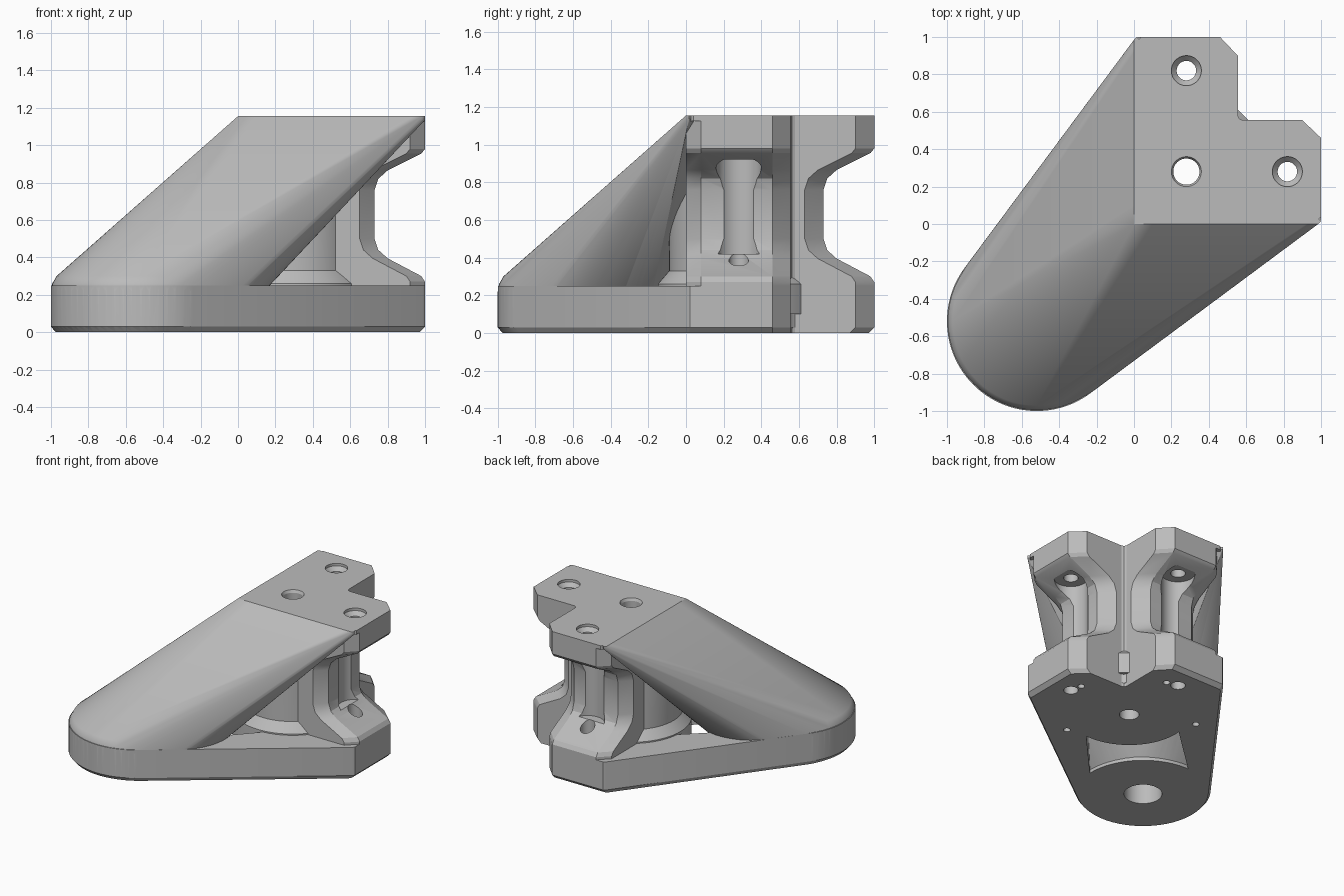
import bpy, bmesh, math
from mathutils import Vector

cube = bpy.data.objects.get("Cube")
if cube:
    bpy.data.objects.remove(cube, do_unlink=True)

grey = bpy.data.materials.new("light_grey")
grey.use_nodes = True
COLOUR = (0.5, 0.5, 0.5, 1)
grey.diffuse_color = COLOUR
grey.node_tree.nodes["Principled BSDF"].inputs["Base Color"].default_value = COLOUR

FOOT, FOOT_R = Vector((-0.52, -0.52)), 0.48
POST, POST_R = Vector((0.28, 0.28)), 0.37
TOP = 1.155
DIAG = math.radians(45)


def make(name, bm):
    bmesh.ops.recalc_face_normals(bm, faces=bm.faces)
    mesh = bpy.data.meshes.new(name)
    bm.to_mesh(mesh)
    bm.free()
    mesh.materials.append(grey)
    obj = bpy.data.objects.new(name, mesh)
    bpy.context.collection.objects.link(obj)
    return obj


def loft(name, rings):
    """Closed solid through rings of (points, z)."""
    bm = bmesh.new()
    loops = [[bm.verts.new((p[0], p[1], z)) for p in pts] for pts, z in rings]
    for a, b in zip(loops, loops[1:]):
        for i in range(len(a)):
            j = (i + 1) % len(a)
            bm.faces.new((a[i], a[j], b[j], b[i]))
    bm.faces.new(loops[0][::-1])
    bm.faces.new(loops[-1])
    return make(name, bm)


def arc(c, r, a0=0.0, a1=math.tau, n=64, closed=False):
    steps = n if closed else n - 1
    return [Vector((c[0] + r * math.cos(a0 + (a1 - a0) * i / steps),
                    c[1] + r * math.sin(a0 + (a1 - a0) * i / steps))) for i in range(n)]


def turned(name, c, profile):
    """Vertical turned solid from (radius, z) pairs."""
    return loft(name, [(arc(c, r, closed=True), z) for r, z in profile])


def combine(target, tool, operation):
    mod = target.modifiers.new(operation, 'BOOLEAN')
    mod.operation, mod.object, mod.solver = operation, tool, 'EXACT'
    bpy.context.view_layer.objects.active = target
    bpy.ops.object.modifier_apply(modifier=mod.name)
    bpy.data.objects.remove(tool, do_unlink=True)


def mirrored(pts):
    """Add the reflection across the diagonal x = y."""
    return pts + [(y, x) for x, y in reversed(pts)]


# Base plate: round foot end, straight flanks, two arms with a notch between
to_tip = Vector((1, 0)) - FOOT
tangent = math.atan2(to_tip.y, to_tip.x) - math.acos(FOOT_R / to_tip.length)
sweep_end = DIAG * 2 - tangent - math.tau
outline = [(p.x, p.y) for p in arc(FOOT, FOOT_R, sweep_end, tangent, 40)]
outline += mirrored([(0.985, 0), (1, 0.02), (1, 0.46), (0.9, 0.555),
                     (0.58, 0.555), (0.565, 0.565)])
inset = [(x * 0.97, y * 0.97) for x, y in outline]
body = loft("bracket_body", [(inset, 0), (outline, 0.03), (outline, 0.25)])

# Window through the base, between the foot circle and the post circle
half = math.asin(0.35 / 0.48)
near = arc(FOOT, 0.48, DIAG - half, DIAG + half, 24)
half = math.asin(0.33 / 0.43)
far = arc(POST, 0.43, DIAG + math.pi - half, DIAG + math.pi + half, 24)
combine(body, loft("window_cutter", [(near + far, -0.2), (near + far, 0.6)]), 'DIFFERENCE')

# Sloping strut: hull of the round foot and the thin top corner
bm = bmesh.new()
for r, z in ((0.455, 0), (0.48, 0.03), (0.48, 0.22), (0.473, 0.26), (0.45, 0.3)):
    for p in arc(FOOT, r, closed=True):
        bm.verts.new((p.x, p.y, z))
for z in (TOP - 0.02, TOP):
    for p in ((0, 0), (0.985, 0), (1, 0.015), (0.015, 1), (0, 0.985)):
        bm.verts.new((p[0], p[1], z))
hull = bmesh.ops.convex_hull(bm, input=bm.verts)
spare = {g for g in hull["geom_interior"] + hull["geom_unused"]
         if isinstance(g, bmesh.types.BMVert)}
bmesh.ops.delete(bm, geom=list(spare), context='VERTS')
bmesh.ops.dissolve_limit(bm, angle_limit=0.005, verts=bm.verts, edges=bm.edges)
combine(body, make("strut", bm), 'UNION')

# Round post with a sloping collar
combine(body, turned("post", POST, [(0.43, 0.1), (0.43, 0.26), (POST_R, 0.33),
                                    (POST_R, 1.0)]), 'UNION')


# Two-armed block whose ends step in and out between base and top
def arms(e):
    return mirrored([(0.1, 0), (e - 0.08, 0), (e, 0.08), (e, 0.46), (e - 0.1, 0.555),
                     (0.58, 0.555), (0.563, 0.563)])


ends = [(0.97, 0), (1, 0.03), (1, 0.27), (0.98, 0.3), (0.8, 0.395), (0.75, 0.44),
        (0.73, 0.5), (0.73, 0.76), (0.75, 0.82), (0.8, 0.865), (0.98, 0.955),
        (1, 0.98), (1, TOP)]
combine(body, loft("arm_block", [(arms(e), z) for e, z in ends]), 'UNION')

# Top plate corners fill the chamfers just under the top face
plate = mirrored([(0.1, 0.02), (0.98, 0.02), (1, 0.04), (1, 0.46), (0.9, 0.555),
                  (0.58, 0.555), (0.563, 0.563)])
combine(body, loft("top_plate", [(plate, TOP - 0.03), (plate, TOP)]), 'UNION')


def drill(c, profile):
    combine(body, turned("drill", c, profile), 'DIFFERENCE')


# Screw holes: central one, then the matching pairs on both arms
drill(POST, [(0.07, -0.1), (0.07, TOP - 0.02), (0.085, TOP + 0.01)])
for flip in (False, True):
    def at(x, y):
        return (y, x) if flip else (x, y)
    drill(at(0.82, 0.28), [(0.052, -0.1), (0.052, TOP - 0.05), (0.08, TOP - 0.02),
                           (0.08, TOP + 0.1)])
    drill(at(0.82, 0.28), [(0.12, 0.42), (0.12, 0.92)])
    drill(at(0.8, 0.37), [(0.025, -0.1), (0.025, 0.12)])
    drill(at(0.48, -0.17), [(0.025, -0.1), (0.025, 0.12)])

# Blind recess under the foot
drill(FOOT, [(0.135, -0.1), (0.135, 0.2)])

# Smooth the curved faces, keep the machined edges sharp
bpy.ops.object.select_all(action='DESELECT')
body.select_set(True)
bpy.context.view_layer.objects.active = body
bpy.ops.object.shade_smooth_by_angle(angle=math.radians(25))
